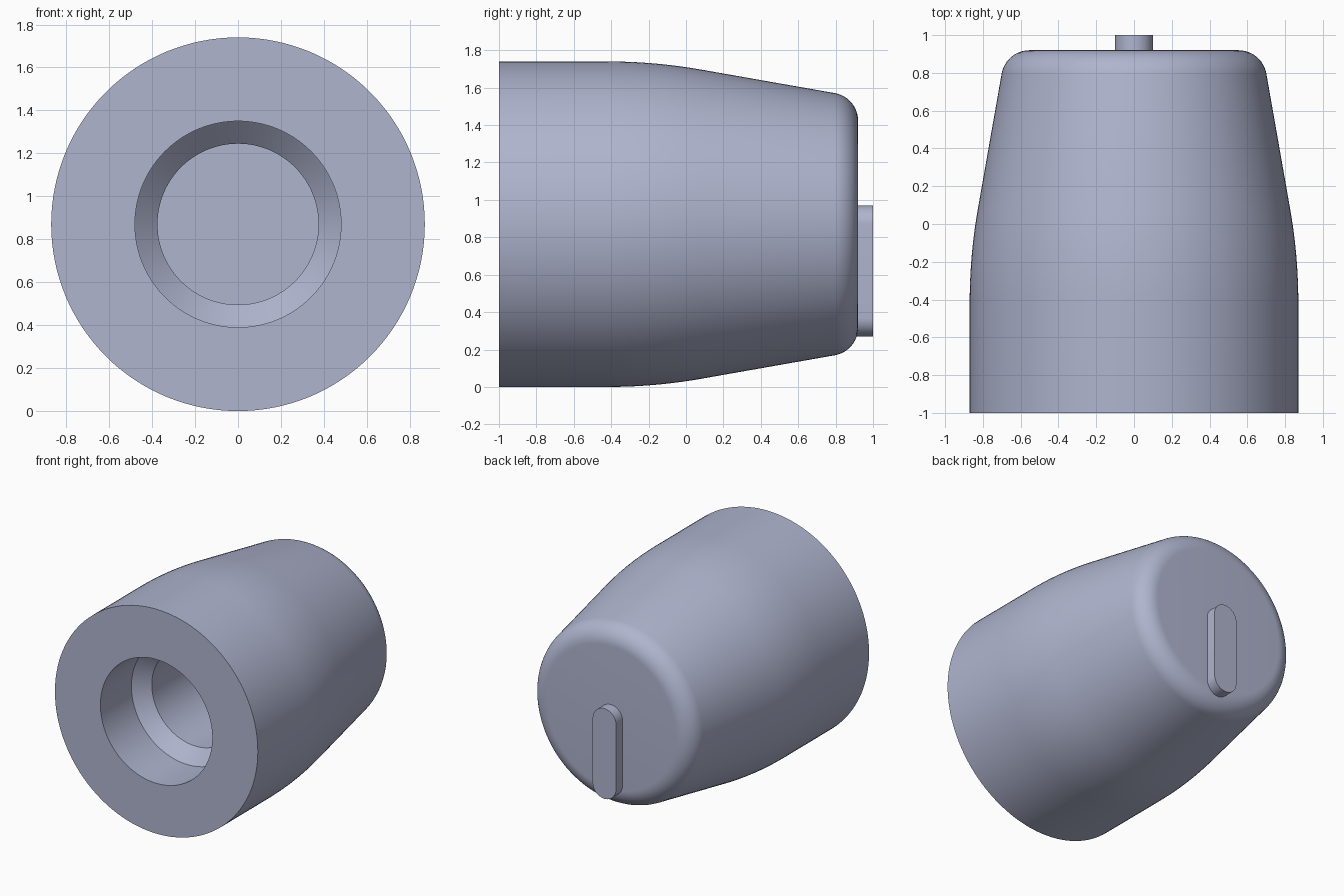
import bpy, bmesh, math
from mathutils import Vector

if "Cube" in bpy.data.objects:
    bpy.data.objects.remove(bpy.data.objects["Cube"])

ZC = 0.87      # height of the knob axis
SEG = 128

grey = bpy.data.materials.new("blue_grey")
grey.diffuse_color = (0.43, 0.46, 0.62, 1)
grey.use_nodes = True
grey.node_tree.nodes["Principled BSDF"].inputs["Base Color"].default_value = grey.diffuse_color


def finish(name, bm, angle):
    bmesh.ops.recalc_face_normals(bm, faces=bm.faces[:])
    me = bpy.data.meshes.new(name)
    bm.to_mesh(me)
    bm.free()
    me.materials.append(grey)
    ob = bpy.data.objects.new(name, me)
    bpy.context.collection.objects.link(ob)
    bpy.ops.object.select_all(action='DESELECT')
    ob.select_set(True)
    bpy.context.view_layer.objects.active = ob
    bpy.ops.object.shade_smooth_by_angle(angle=math.radians(angle))
    return ob


def arc(cy, cr, rad, a0, a1, n):
    """Profile points (y, radius); angle 0 points away from the axis, 90 to +y."""
    out = []
    for i in range(n + 1):
        a = math.radians(a0 + (a1 - a0) * i / n)
        out.append((cy + rad * math.sin(a), cr + rad * math.cos(a)))
    return out


# Knob body: stepped bore, front face, cylinder, gentle bend, taper, rounded back edge
profile = [(0.40, 0), (0.40, 0.375), (-0.52, 0.375), (-0.62, 0.48), (-1, 0.48), (-1, 0.87)]
profile += arc(-0.416, 0.87 - 2.86, 2.86, 0, 10, 10)
profile += arc(0.77, 0.553, 0.15, 10, 90, 12)
profile += [(0.92, 0)]

bm = bmesh.new()
verts = [bm.verts.new((0, y, ZC + r)) for y, r in profile]
edges = [bm.edges.new(p) for p in zip(verts, verts[1:])]
bmesh.ops.spin(bm, geom=verts + edges, cent=(0, 0, ZC), axis=(0, 1, 0),
               angle=2 * math.pi, steps=SEG, use_merge=True)
bmesh.ops.remove_doubles(bm, verts=bm.verts[:], dist=1e-5)
finish("knob_body", bm, 30)

# Pointer tab: extruded slot shape on the back face
bm = bmesh.new()
ring = []
for zc, start in ((0.87, 0), (0.37, 180)):
    for i in range(25):
        a = math.radians(start + 180 * i / 24)
        ring.append(bm.verts.new((0.1 * math.cos(a), 0.86, zc + 0.1 * math.sin(a))))
face = bm.faces.new(ring)
ext = bmesh.ops.extrude_face_region(bm, geom=[face])
bmesh.ops.translate(bm, vec=Vector((0, 0.14, 0)),
                    verts=[v for v in ext["geom"] if isinstance(v, bmesh.types.BMVert)])
finish("pointer_tab", bm, 30)
